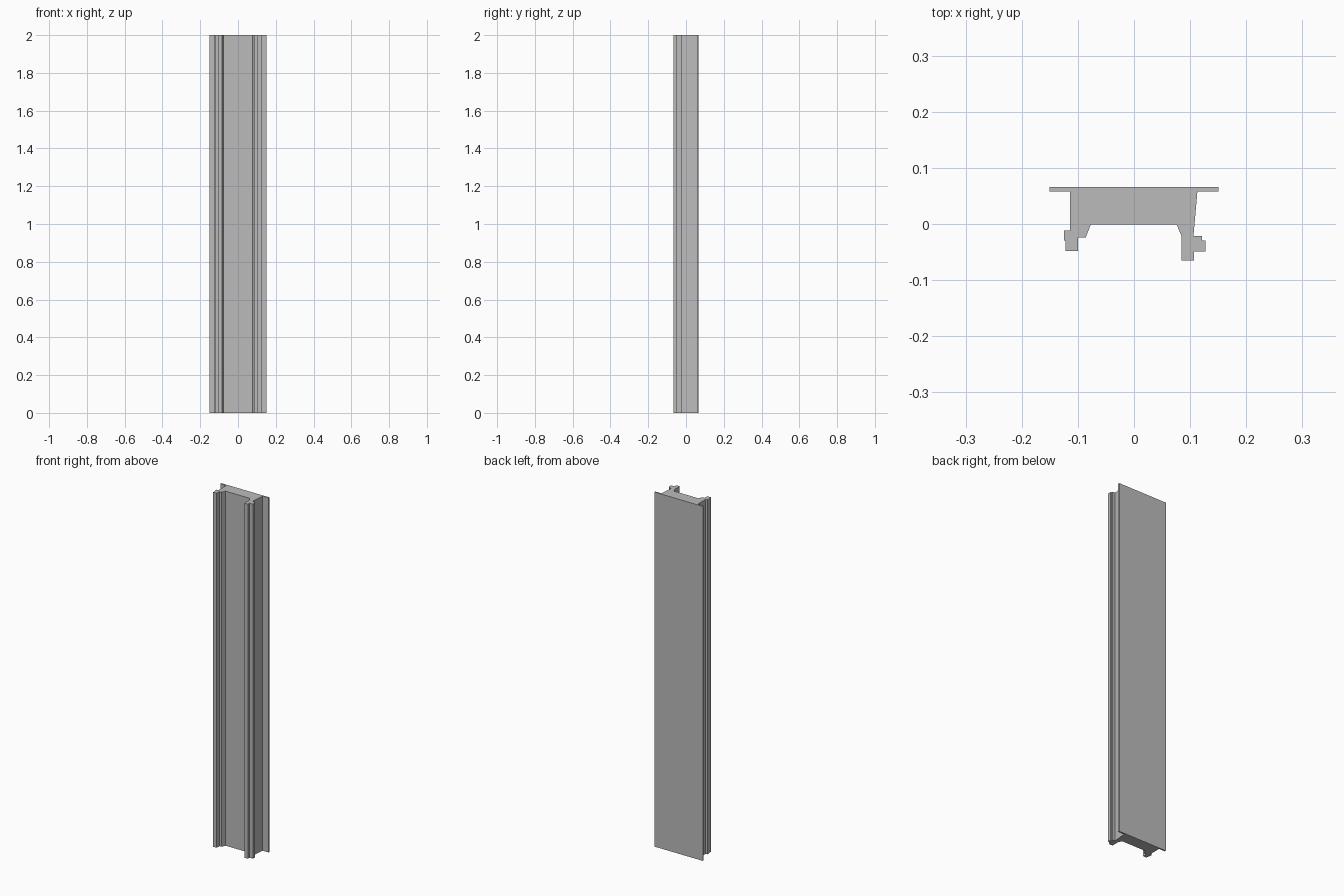
import bpy
import bmesh

HEIGHT = 2.0

default_cube = bpy.data.objects.get("Cube")
if default_cube:
    bpy.data.objects.remove(default_cube, do_unlink=True)


def make_material(name, colour):
    material = bpy.data.materials.new(name)
    material.use_nodes = True
    material.diffuse_color = colour
    material.node_tree.nodes["Principled BSDF"].inputs["Base Color"].default_value = colour
    return material


def extrude_profile(name, outline, height, material):
    """Raise a closed xy outline into a solid prism with flat faces."""
    bm = bmesh.new()
    face = bm.faces.new([bm.verts.new((x, y, 0)) for x, y in outline])
    raised = bmesh.ops.extrude_face_region(bm, geom=[face])
    top = [v for v in raised["geom"] if isinstance(v, bmesh.types.BMVert)]
    bmesh.ops.translate(bm, verts=top, vec=(0, 0, height))
    bmesh.ops.recalc_face_normals(bm, faces=bm.faces)
    mesh = bpy.data.meshes.new(name)
    bm.to_mesh(mesh)
    bm.free()
    mesh.materials.append(material)
    obj = bpy.data.objects.new(name, mesh)
    bpy.context.collection.objects.link(obj)
    return obj


# Wide cover flange along the back
flange = [(-0.114, 0.058), (-0.151, 0.058), (-0.151, 0.066),
          (0.151, 0.066), (0.151, 0.058), (0.113, 0.058)]

# Tapered web and hooked leg on the left side
left_leg = [(0.106, -0.021), (0.121, -0.021), (0.121, -0.029), (0.127, -0.029),
            (0.127, -0.049), (0.107, -0.049), (0.107, -0.065), (0.085, -0.065),
            (0.085, -0.022)]

# Recessed channel floor between the legs
channel = [(0.076, -0.001), (-0.077, -0.001)]

# Stepped hook on the right side
right_leg = [(-0.086, -0.024), (-0.1, -0.024), (-0.1, -0.048), (-0.122, -0.048),
             (-0.122, -0.029), (-0.125, -0.029), (-0.125, -0.012), (-0.114, -0.012)]

grey = make_material("plain_grey", (0.5, 0.5, 0.5, 1.0))
extrude_profile("trim_profile", flange + left_leg + channel + right_leg, HEIGHT, grey)
